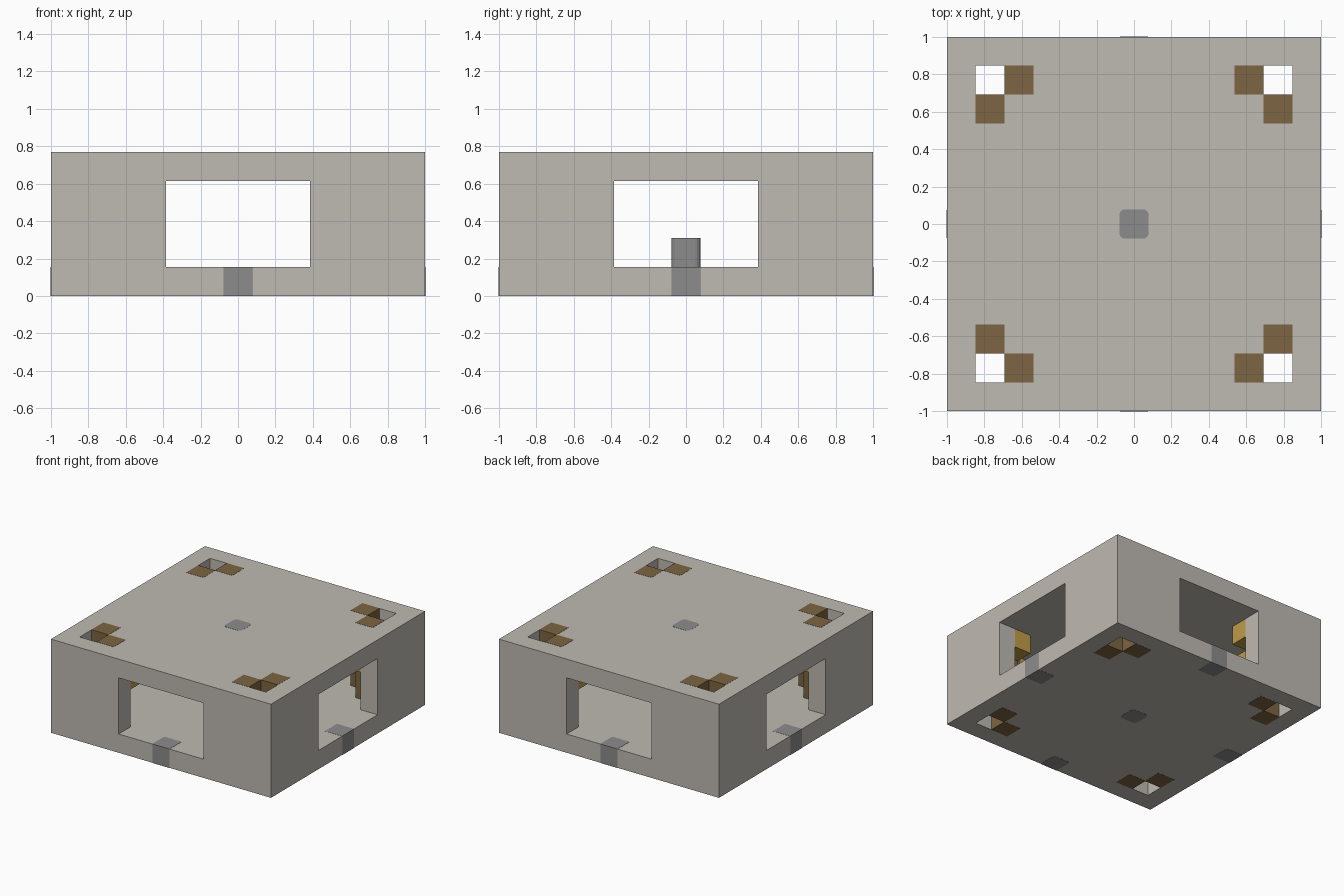
import bpy
import bmesh
from itertools import product
from mathutils import Matrix

cube = bpy.data.objects.get("Cube")
if cube:
    bpy.data.objects.remove(cube, do_unlink=True)

U = 2 / 13            # block size
H = 5 * U             # total height
PROUD = 0.0012        # keeps inlaid blocks just clear of the shell


def material(name, rgb):
    m = bpy.data.materials.new(name)
    m.use_nodes = True
    m.diffuse_color = (*rgb, 1)
    m.node_tree.nodes["Principled BSDF"].inputs["Base Color"].default_value = (*rgb, 1)
    return m


stone = material("warm_stone", (0.52, 0.49, 0.445))
bark = material("brown_timber", (0.205, 0.13, 0.054))
plank = material("golden_wood", (0.52, 0.33, 0.065))
iron = material("mid_grey", (0.262, 0.262, 0.265))


def finish(name, bm, mat):
    mesh = bpy.data.meshes.new(name)
    bm.to_mesh(mesh)
    bm.free()
    mesh.materials.append(mat)
    obj = bpy.data.objects.new(name, mesh)
    bpy.context.collection.objects.link(obj)
    return obj


def block(name, x, y, layer, layers, mat, grow=PROUD, corner=0.0):
    """Box on the block grid, with optional rounded upright edges."""
    bm = bmesh.new()
    size = U + 2 * grow
    centre = (x * U, y * U, (layer + layers / 2) * U)
    scale = Matrix.Diagonal((size, size, layers * U + 2 * PROUD, 1))
    bmesh.ops.create_cube(bm, size=1, matrix=Matrix.Translation(centre) @ scale)
    if corner:
        upright = [e for e in bm.edges
                   if abs(e.verts[0].co.z - e.verts[1].co.z) > 0.01]
        bmesh.ops.bevel(bm, geom=upright, offset=corner, segments=4,
                        profile=0.5, affect='EDGES')
    return finish(name, bm, mat)


# Hollow stone shell with doorways in every wall and shafts in the corners
steps = [-6.5, -5.5, -4.5, -2.5, 2.5, 4.5, 5.5, 6.5]
cuts = [[s * U for s in steps], [s * U for s in steps], [0, U, 4 * U, H]]
last = len(steps) - 2


def solid(i, j, k):
    if not (0 <= i <= last and 0 <= j <= last and 0 <= k <= 2):
        return False
    if k != 1:                                   # floor and roof
        return not (i in (1, last - 1) and j in (1, last - 1))
    if i in (0, last):                           # side walls
        return j != 3
    return j in (0, last) and i != 3             # front and back walls


bm = bmesh.new()
for cell in product(range(last + 1), range(last + 1), range(3)):
    if not solid(*cell):
        continue
    for axis, side in product(range(3), (0, 1)):
        beyond = list(cell)
        beyond[axis] += 1 if side else -1
        if solid(*beyond):
            continue
        a, b = (axis + 1) % 3, (axis + 2) % 3
        ring = []
        for da, db in ((0, 0), (1, 0), (1, 1), (0, 1)):
            p = [0, 0, 0]
            p[axis] = cuts[axis][cell[axis] + side]
            p[a] = cuts[a][cell[a] + da]
            p[b] = cuts[b][cell[b] + db]
            ring.append(bm.verts.new(p))
        bm.faces.new(ring if side else ring[::-1])
bmesh.ops.remove_doubles(bm, verts=bm.verts[:], dist=1e-4)
finish("stone_shell", bm, stone)

# Timber posts beside each shaft, and braces in the upper doorway corners
for sx, sy in product((-1, 1), repeat=2):
    tag = ("front" if sy < 0 else "back") + ("_left" if sx > 0 else "_right")
    block(tag + "_post_a", 4 * sx, 5 * sy, 0, 5, bark)
    block(tag + "_post_b", 5 * sx, 4 * sy, 0, 5, bark)
    block(tag + "_brace_a", 3 * sx, 5 * sy, 3, 1, plank, grow=-PROUD)
    block(tag + "_brace_b", 5 * sx, 3 * sy, 3, 1, plank, grow=-PROUD)

# Grey blocks in the door sills, floor, roof and on the inside floor
for name, x, y, layer in (("front_sill", 0, -6, 0), ("back_sill", 0, 6, 0),
                          ("left_sill", 6, 0, 0), ("right_sill", -6, 0, 0),
                          ("floor_inlay", 0, 0, 0), ("roof_inlay", 0, 0, 4),
                          ("standing_block", -4, 0, 1)):
    sill = "sill" in name
    block(name, x, y, layer, 1, iron, corner=0.004 if sill else 0.03)
